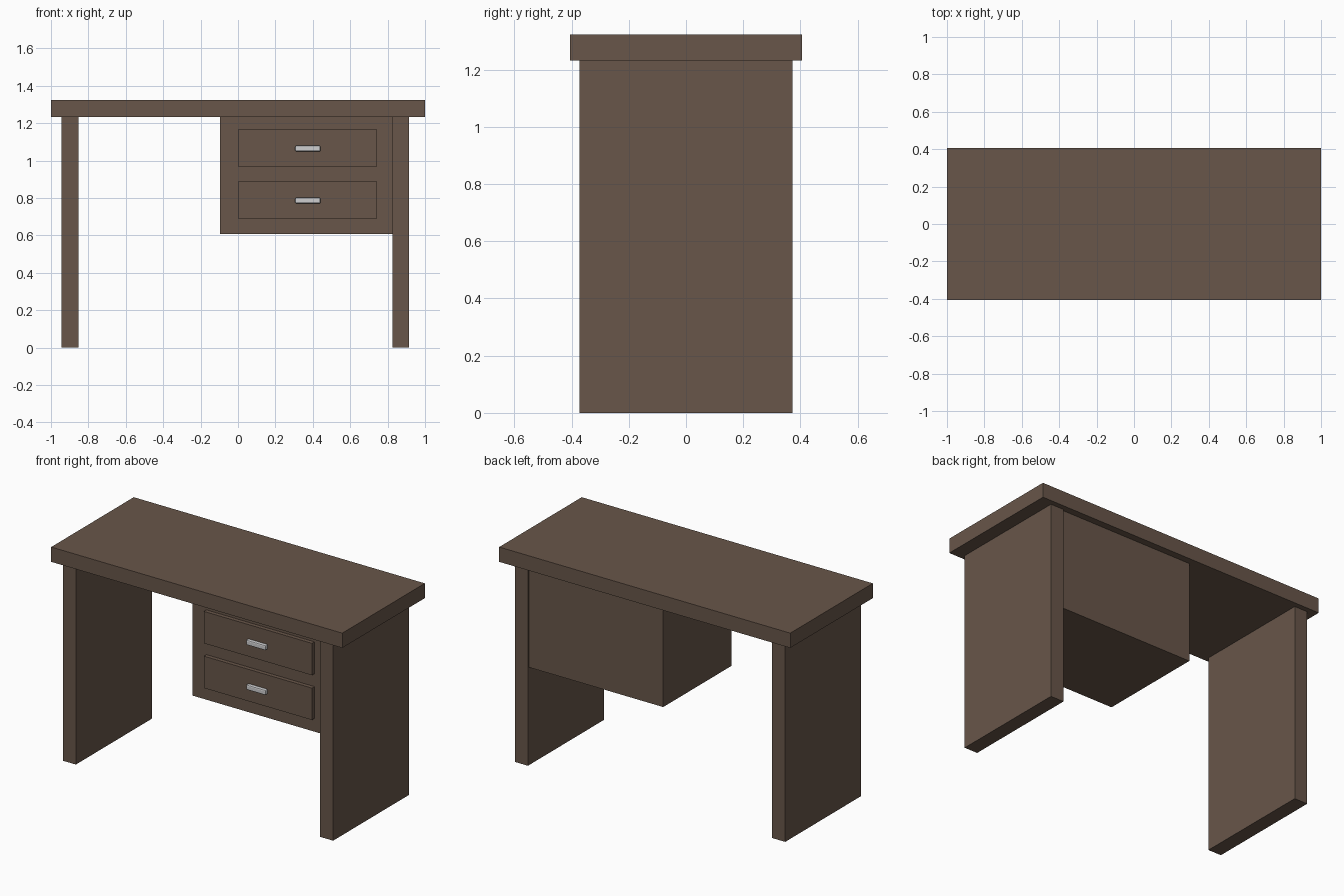
import bpy, bmesh
from mathutils import Vector

if "Cube" in bpy.data.objects:
    bpy.data.objects.remove(bpy.data.objects["Cube"])


def material(name, rgb):
    m = bpy.data.materials.new(name)
    m.diffuse_color = (*rgb, 1)
    m.use_nodes = True
    m.node_tree.nodes["Principled BSDF"].inputs["Base Color"].default_value = m.diffuse_color
    return m


wood = material("dark brown wood", (0.138, 0.093, 0.067))
metal = material("pale grey metal", (0.62, 0.62, 0.63))


def box(name, lo, hi, mat, bevel=0.0):
    lo, hi = Vector(lo), Vector(hi)
    bm = bmesh.new()
    bmesh.ops.create_cube(bm, size=1)
    for v in bm.verts:
        v.co = (lo + hi) / 2 + v.co * (hi - lo)
    if bevel:
        bmesh.ops.bevel(bm, geom=bm.edges[:], offset=bevel, segments=2,
                        profile=0.5, affect='EDGES')
    mesh = bpy.data.meshes.new(name)
    bm.to_mesh(mesh)
    bm.free()
    mesh.materials.append(mat)
    ob = bpy.data.objects.new(name, mesh)
    bpy.context.collection.objects.link(ob)
    return ob


# Desktop slab and the two panel legs
box("desktop", (-1, -0.405, 1.232), (1, 0.405, 1.324), wood)
box("left_leg", (-0.943, -0.373, 0), (-0.853, 0.373, 1.232), wood)
box("right_leg", (0.825, -0.373, 0), (0.915, 0.373, 1.232), wood)

# Drawer cabinet hung between the desktop and the right leg
box("drawer_cabinet", (-0.097, -0.31, 0.607), (0.825, 0.362, 1.232), wood)

# Two raised drawer fronts, each with a rounded pull
for side, z in (("upper", 1.066), ("lower", 0.788)):
    box(side + "_drawer_front", (0.0, -0.335, z - 0.099),
        (0.743, -0.31, z + 0.099), wood)
    box(side + "_pull", (0.306, -0.361, z - 0.018),
        (0.441, -0.335, z + 0.014), metal, 0.007)
